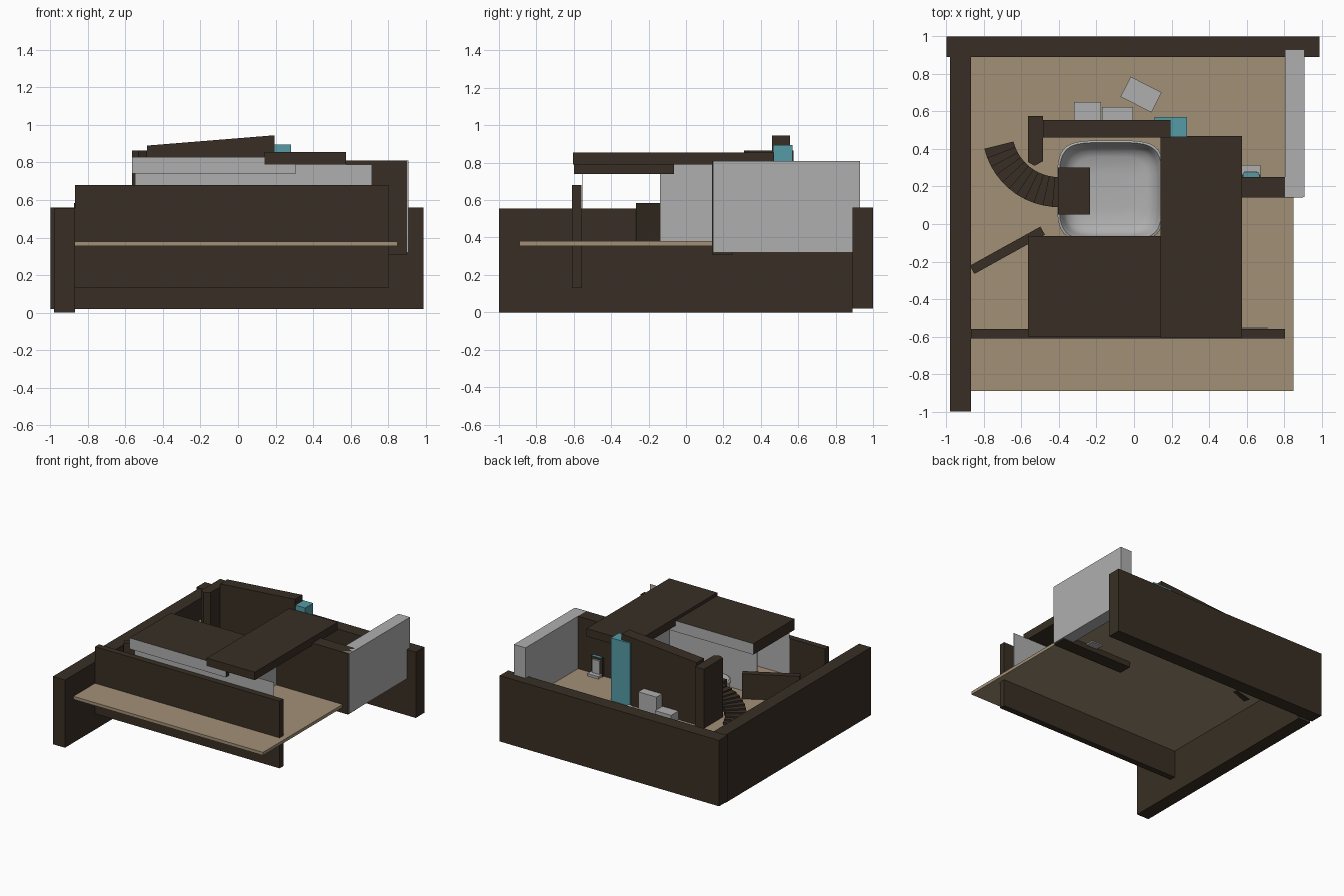
import bpy, bmesh, math
from mathutils import Matrix

old = bpy.data.objects.get("Cube")
if old:
    bpy.data.objects.remove(old, do_unlink=True)


def material(name, rgb):
    m = bpy.data.materials.new(name)
    m.use_nodes = True
    m.diffuse_color = (*rgb, 1)
    m.node_tree.nodes["Principled BSDF"].inputs["Base Color"].default_value = (*rgb, 1)
    return m


DARK = material("dark brown", (0.04, 0.028, 0.018))
TAN = material("tan floor", (0.36, 0.28, 0.18))
GREY = material("light grey", (0.43, 0.43, 0.43))
TEAL = material("teal", (0.09, 0.33, 0.38))


def finish(name, bm, *mats):
    bmesh.ops.recalc_face_normals(bm, faces=bm.faces)
    mesh = bpy.data.meshes.new(name)
    bm.to_mesh(mesh)
    bm.free()
    for m in mats:
        mesh.materials.append(m)
    ob = bpy.data.objects.new(name, mesh)
    bpy.context.collection.objects.link(ob)
    return ob


def box(name, mat, x, y, z, turn=0):
    """Box from (min, max) ranges, optionally turned about its own upright axis."""
    bm = bmesh.new()
    bmesh.ops.create_cube(bm, size=1)
    ranges = (x, y, z)
    size = [b - a for a, b in ranges]
    mid = [(a + b) / 2 for a, b in ranges]
    bm.transform(Matrix.Translation(mid) @ Matrix.Rotation(math.radians(turn), 4, 'Z')
                 @ Matrix.Diagonal((*size, 1)))
    return finish(name, bm, mat)


FLOOR = 0.38

# Floor and outer walls
box("floor", TAN, (-0.88, 0.85), (-0.89, 0.9), (0.355, FLOOR))
box("back_wall", DARK, (-1, 0.99), (0.89, 1), (0.02, 0.56))
box("right_wall", DARK, (-0.98, -0.87), (-1, 0.89), (0, 0.555))
box("front_wall", DARK, (-0.87, 0.805), (-0.61, -0.56), (0.13, 0.68))
box("left_grey_wall", GREY, (0.805, 0.91), (0.145, 0.93), (0.32, 0.81))
box("left_inner_wall", DARK, (0.25, 0.9), (0.14, 0.25), (0.31, 0.81))

# Thin grey partitions under the roof
box("front_partition", GREY, (-0.55, 0.715), (-0.557, -0.553), (FLOOR, 0.79))
box("middle_partition", GREY, (-0.55, 0.25), (-0.14, -0.135), (FLOOR, 0.76))
box("side_partition", GREY, (0.245, 0.25), (-0.14, 0.45), (FLOOR, 0.79))

# Roof slabs, the lower one with grey long edges
box("upper_roof", DARK, (0.14, 0.575), (-0.605, 0.47), (0.79, 0.855))
lower = box("lower_roof", DARK, (-0.565, 0.31), (-0.6, -0.065), (0.74, 0.83))
lower.data.materials.append(GREY)
for poly in lower.data.polygons:
    poly.material_index = int(abs(poly.normal.y) > 0.9)

# Sloped wall, end post and teal column
sloped = box("sloped_wall", DARK, (-0.485, 0.195), (0.46, 0.555), (FLOOR, 0.945))
for v in sloped.data.vertices:
    if v.co.z > 0.9 and v.co.x < 0:
        v.co.z = 0.89
bm = bmesh.new()
post_plan = ((-0.565, 0.33), (-0.53, 0.31), (-0.485, 0.335), (-0.485, 0.575), (-0.565, 0.575))
base = bm.faces.new([bm.verts.new((x, y, FLOOR)) for x, y in post_plan])
top = bmesh.ops.extrude_face_region(bm, geom=[base])["geom"]
bmesh.ops.translate(bm, verts=[g for g in top if isinstance(g, bmesh.types.BMVert)],
                    vec=(0, 0, 0.485))
finish("end_post", bm, DARK)
box("teal_column", TEAL, (0.11, 0.283), (0.465, 0.57), (FLOOR, 0.895))

# Leaning panel and loose boxes
box("angled_panel", DARK, (-0.89, -0.46), (-0.165, -0.115), (FLOOR, 0.585), 29)
box("low_box", GREY, (-0.32, -0.175), (0.555, 0.65), (FLOOR, 0.45))
box("tall_box", GREY, (-0.17, -0.005), (0.555, 0.625), (FLOOR, 0.55))
box("turned_box", GREY, (-0.055, 0.13), (0.63, 0.75), (FLOOR, 0.41), -27)

# Small wall seat
box("seat_back", DARK, (0.57, 0.675), (0.25, 0.265), (FLOOR, 0.53))
box("seat_panel", GREY, (0.59, 0.655), (0.265, 0.28), (0.4, 0.51))
box("seat_base", GREY, (0.575, 0.675), (0.25, 0.315), (0.345, 0.4))
box("seat_trim", TEAL, (0.585, 0.665), (0.25, 0.275), (0.53, 0.535))

# Winding stair with a landing over the basin
STEPS = 11
start, sweep = math.radians(194), math.radians(78)
for i in range(STEPS):
    bm = bmesh.new()
    height = 0.4 + 0.13 * i / STEPS
    plan = []
    for r, t in ((0.25, i), (0.41, i), (0.41, i + 1), (0.25, i + 1)):
        a = start + sweep * t / STEPS
        plan.append((-0.4 + r * math.cos(a), 0.5 + r * math.sin(a)))
    rings = [[bm.verts.new((x, y, z)) for x, y in plan] for z in (height - 0.05, height)]
    for ring in rings:
        bm.faces.new(ring)
    for k in range(4):
        n = (k + 1) % 4
        bm.faces.new((rings[0][k], rings[0][n], rings[1][n], rings[1][k]))
    finish(f"stair_step_{i + 1}", bm, DARK)
box("stair_landing", DARK, (-0.405, -0.235), (0.05, 0.3), (0.47, 0.54))

# Rounded basin: nested rounded-square rings, outside up, over the rim, inside down
bm = bmesh.new()
SIDES = 48
rings = []
for scale, z in ((0.9, FLOOR), (0.97, 0.45), (1, 0.5), (0.96, 0.505), (0.93, 0.49),
                 (0.89, 0.45), (0.82, 0.415), (0.68, 0.395), (0.35, 0.388)):
    ring = []
    for k in range(SIDES):
        a = math.tau * k / SIDES
        c, s = math.cos(a), math.sin(a)
        x = math.copysign(abs(c) ** 0.45, c)
        y = math.copysign(abs(s) ** 0.45, s)
        ring.append(bm.verts.new((-0.125 + 0.285 * scale * x, 0.175 + 0.27 * scale * y, z)))
    rings.append(ring)
for a, b in zip(rings, rings[1:]):
    for k in range(SIDES):
        n = (k + 1) % SIDES
        bm.faces.new((a[k], a[n], b[n], b[k]))
bm.faces.new(rings[-1])
bm.faces.new(rings[0])
basin = finish("basin", bm, GREY)
bpy.ops.object.select_all(action='DESELECT')
basin.select_set(True)
bpy.context.view_layer.objects.active = basin
bpy.ops.object.shade_smooth_by_angle(angle=math.radians(40))
